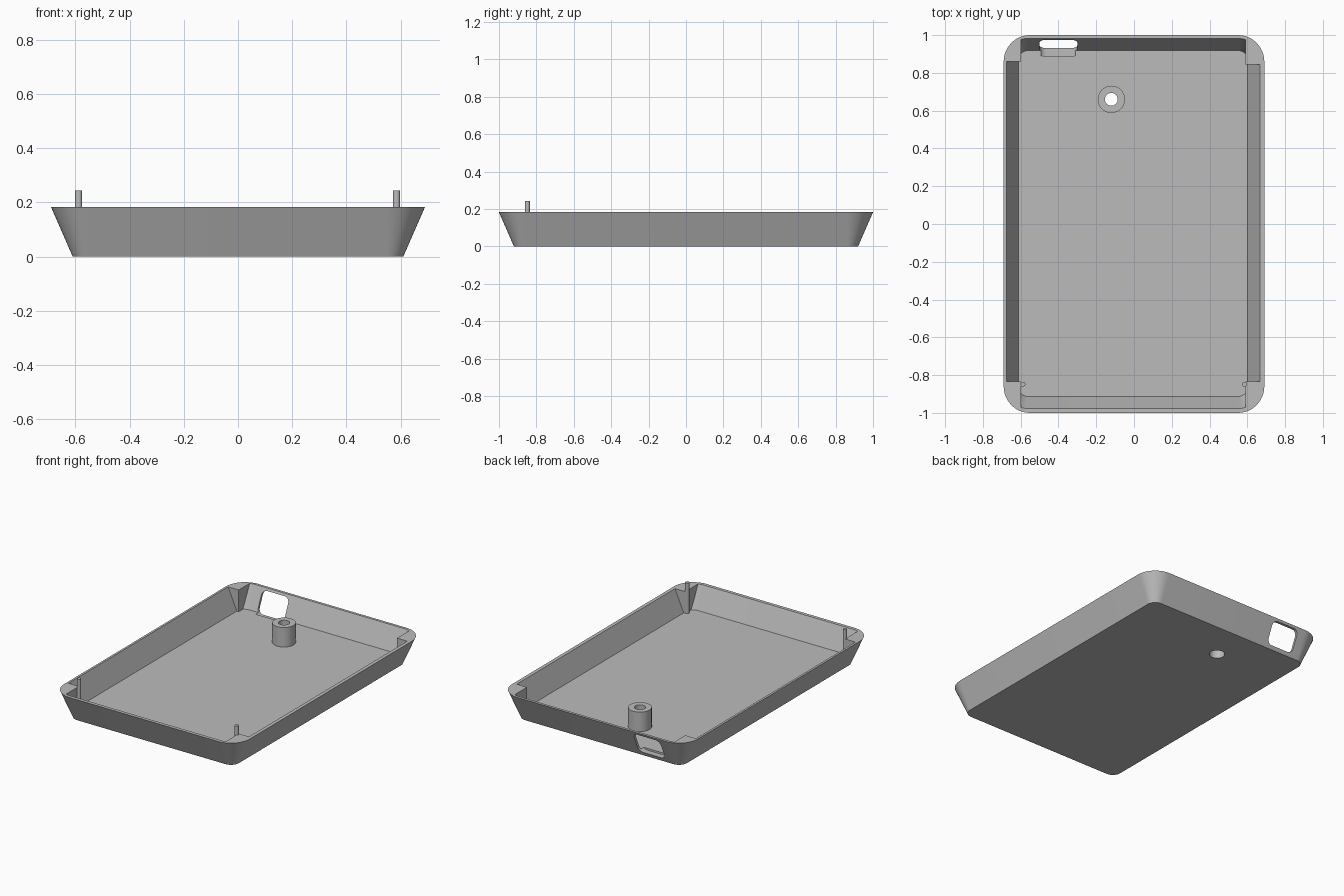
import bpy, bmesh, math

if "Cube" in bpy.data.objects:
    bpy.data.objects.remove(bpy.data.objects["Cube"], do_unlink=True)

HEIGHT, FLOOR = 0.183, 0.037

grey = bpy.data.materials.new("plain_grey")
grey.use_nodes = True
grey.diffuse_color = (0.5, 0.5, 0.5, 1)
grey.node_tree.nodes["Principled BSDF"].inputs["Base Color"].default_value = (0.5, 0.5, 0.5, 1)


def rounded_rect(x0, x1, y0, y1, r, steps=12):
    """Counter-clockwise outline with rounded corners."""
    corners = [(x1 - r, y1 - r), (x0 + r, y1 - r), (x0 + r, y0 + r), (x1 - r, y0 + r)]
    return [(cx + r * math.cos(a), cy + r * math.sin(a))
            for q, (cx, cy) in enumerate(corners)
            for a in [(q + i / steps) * math.pi / 2 for i in range(steps + 1)]]


def circle(cx, cy, r, n=40):
    return [(cx + r * math.cos(2 * math.pi * i / n), cy + r * math.sin(2 * math.pi * i / n))
            for i in range(n)]


def loft(name, sections):
    """Closed solid through stacked rings of 3D points."""
    bm = bmesh.new()
    rings = [[bm.verts.new(p) for p in ring] for ring in sections]
    for a, b in zip(rings, rings[1:]):
        for i in range(len(a)):
            j = (i + 1) % len(a)
            bm.faces.new((a[i], a[j], b[j], b[i]))
    bm.faces.new(rings[0][::-1])
    bm.faces.new(rings[-1])
    bmesh.ops.recalc_face_normals(bm, faces=bm.faces)
    mesh = bpy.data.meshes.new(name)
    bm.to_mesh(mesh)
    bm.free()
    mesh.materials.append(grey)
    obj = bpy.data.objects.new(name, mesh)
    bpy.context.collection.objects.link(obj)
    return obj


def at(outline, z):
    return [(x, y, z) for x, y in outline]


def prism(name, outline, z0, z1):
    return loft(name, [at(outline, z0), at(outline, z1)])


def boolean(obj, tool, operation, keep_tool=False):
    mod = obj.modifiers.new(operation, "BOOLEAN")
    mod.operation, mod.solver, mod.object = operation, "EXACT", tool
    bpy.context.view_layer.objects.active = obj
    bpy.ops.object.modifier_apply(modifier=mod.name)
    if not keep_tool:
        bpy.data.objects.remove(tool, do_unlink=True)


# Flared outer shell
tray = loft("tray", [
    at(rounded_rect(-0.61, 0.61, -0.92, 0.92, 0.06), 0),
    at(rounded_rect(-0.69, 0.69, -1, 1, 0.14), HEIGHT)])

# Flared cavity, continued a little above the rim
slope = 0.44
rise = 0.25 - FLOOR
g = slope * rise
cavity = loft("cavity_cutter", [
    at(rounded_rect(-0.611, 0.602, -0.913, 0.918, 0.05), FLOOR),
    at(rounded_rect(-0.611 - g, 0.602 + g, -0.913 - g, 0.918 + g, 0.05 + g), 0.25)])

# A stepped cross outline leaves the four solid corner blocks
cross = [(-0.597, -1.2), (0.59, -1.2), (0.59, -0.835), (0.9, -0.835), (0.9, 0.845), (0.59, 0.845),
         (0.59, 1.2), (-0.597, 1.2), (-0.597, 0.86), (-0.9, 0.86), (-0.9, -0.835), (-0.597, -0.835)]
boolean(cavity, prism("cross_cutter", cross, -0.1, 0.4), "INTERSECT")
boolean(tray, cavity, "DIFFERENCE")

# Rounded port opening through the back wall
port = rounded_rect(-0.5, -0.3, 0.025, 0.167, 0.035)
boolean(tray, loft("port_cutter", [[(x, y, z) for x, z in port] for y in (0.89, 1.1)]), "DIFFERENCE")

# Screw boss with a counterbored hole through the floor
BX, BY = -0.12, 0.66
boss = prism("screw_boss", circle(BX, BY, 0.072), FLOOR, 0.168)
bore = loft("bore_cutter", [at(circle(BX, BY, r), z)
                            for r, z in ((0.048, -0.1), (0.048, 0.1), (0.034, 0.1001), (0.034, 0.3))])
boolean(tray, bore, "DIFFERENCE", keep_tool=True)
boolean(boss, bore, "DIFFERENCE")

# Locating pegs at the two front corners
pegs = [prism(side + "_peg", circle(x, -0.848, 0.013, 20), FLOOR, 0.243)
        for side, x in (("left", 0.585), ("right", -0.588))]

# Smooth rounded surfaces, keep edges sharp
bpy.ops.object.select_all(action="DESELECT")
for obj in [tray, boss] + pegs:
    obj.select_set(True)
bpy.context.view_layer.objects.active = tray
bpy.ops.object.shade_smooth_by_angle(angle=math.radians(25))
